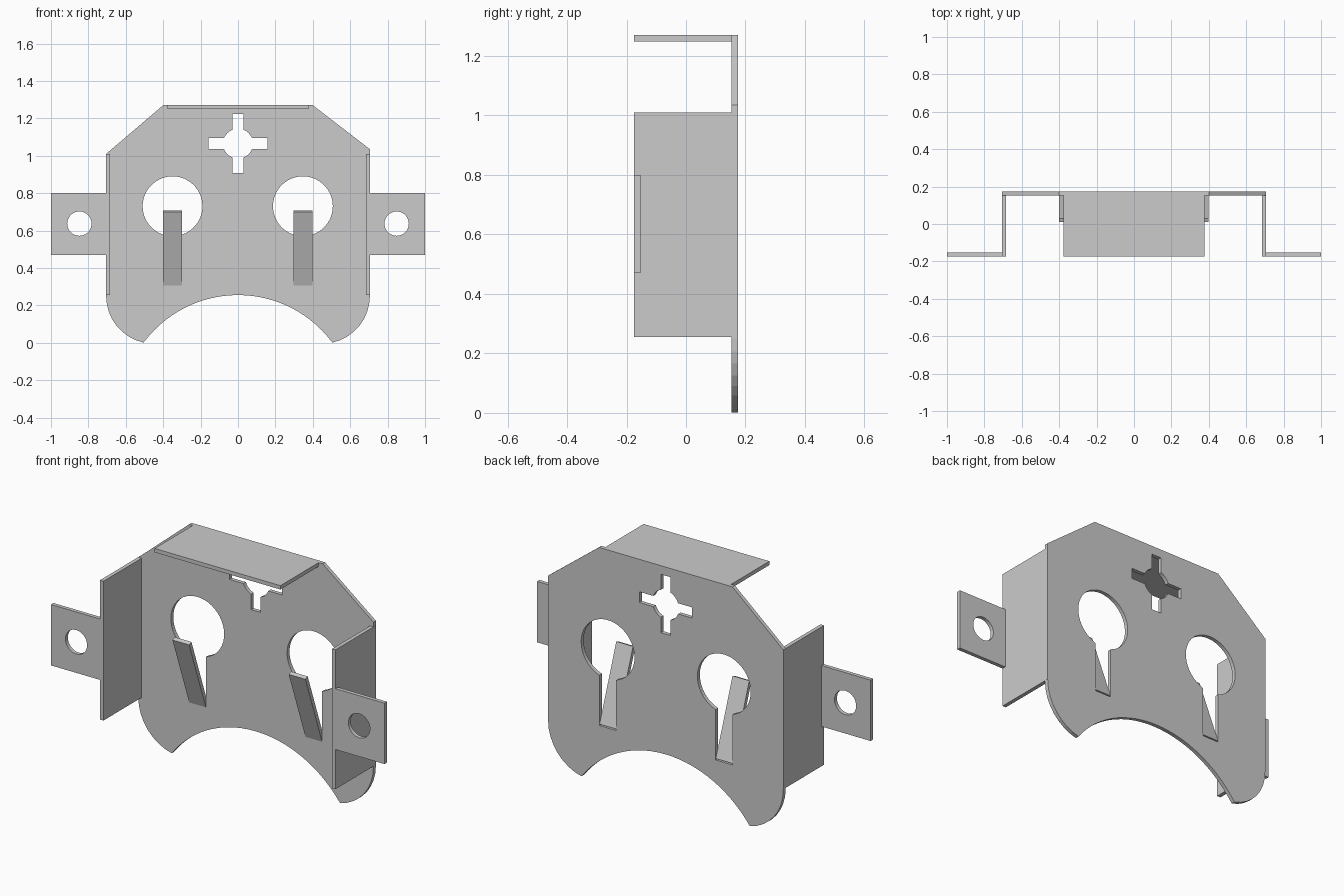
import bpy, bmesh
from math import sin, cos, asin, acos, atan2, radians, degrees, pi

if "Cube" in bpy.data.objects:
    bpy.data.objects.remove(bpy.data.objects["Cube"])

T = 0.021            # sheet thickness
FRONT, BACK = -0.174, 0.174


def arc(cx, cz, r, a0, a1, n):
    """Points on an arc, angles in degrees."""
    return [(cx + r * cos(radians(a0 + (a1 - a0) * i / n)),
             cz + r * sin(radians(a0 + (a1 - a0) * i / n))) for i in range(n + 1)]


def sheet(name, loops, y0, y1):
    """Flat xz outline (first loop) with holes (other loops), thick from y0 to y1."""
    cu = bpy.data.curves.new(name, 'CURVE')
    cu.dimensions = '2D'
    cu.fill_mode = 'BOTH'
    cu.extrude = (y1 - y0) / 2
    for loop in loops:
        sp = cu.splines.new('POLY')
        sp.points.add(len(loop) - 1)
        for p, (x, z) in zip(sp.points, loop):
            p.co = (x, z, 0, 1)
        sp.use_cyclic_u = True
    tmp = bpy.data.objects.new(name + "_curve", cu)
    bpy.context.collection.objects.link(tmp)
    dg = bpy.context.evaluated_depsgraph_get()
    me = bpy.data.meshes.new_from_object(tmp.evaluated_get(dg))
    bpy.data.objects.remove(tmp)
    bm = bmesh.new()
    bm.from_mesh(me)
    bmesh.ops.remove_doubles(bm, verts=bm.verts, dist=1e-5)
    for v in bm.verts:
        x, z, d = v.co
        v.co = (x, (y0 + y1) / 2 - d, z)
    finish(name, bm, me)


def prism(name, profile, x0, x1):
    """Closed yz profile extruded along x."""
    bm = bmesh.new()
    face = bm.faces.new([bm.verts.new((x0, y, z)) for y, z in profile])
    ext = bmesh.ops.extrude_face_region(bm, geom=[face])
    for v in ext['geom']:
        if isinstance(v, bmesh.types.BMVert):
            v.co.x = x1
    finish(name, bm, bpy.data.meshes.new(name))


def finish(name, bm, me):
    bmesh.ops.recalc_face_normals(bm, faces=bm.faces)
    for f in bm.faces:
        f.smooth = False
    bm.to_mesh(me)
    bm.free()
    bpy.context.collection.objects.link(bpy.data.objects.new(name, me))


def rect(a0, a1, b0, b1):
    return [(a0, b0), (a1, b0), (a1, b1), (a0, b1)]


def keyhole(cx):
    r, w = 0.16, 0.05
    a = degrees(asin(w / r))
    return arc(cx, 0.73, r, -90 + a, 270 - a, 40) + [(cx - w, 0.305), (cx + w, 0.305)]


def cross(cz):
    r, w, tip = 0.08, 0.029, 0.158
    a = degrees(asin(w / r))
    pts = []
    for k in range(4):
        c, s = cos(k * pi / 2), sin(k * pi / 2)
        pts += [(tip * c - q * s, cz + tip * s + q * c) for q in (-w, w)]
        pts += arc(0, cz, r, k * 90 + a, k * 90 + 90 - a, 6)
    return pts


# Main plate: chamfered top, rounded feet, arched bottom
foot = degrees(acos(0.055 / 0.255))
arch = degrees(atan2(0.3726, 0.505))
outline = [(-0.40, 1.27), (0.40, 1.27), (0.705, 1.035)]
outline += arc(0.45, 0.25, 0.255, 0, -foot, 8)
outline += arc(0, -0.3726, 0.6276, arch, 180 - arch, 28)[1:-1]
outline += arc(-0.45, 0.25, 0.255, 180 + foot, 180, 8)
outline += [(-0.705, 1.01)]
sheet("back_plate", [outline, keyhole(-0.35), keyhole(0.347), cross(1.065)],
      BACK - T, BACK)

# Top flange
prism("top_flange", rect(FRONT, BACK - T, 1.27 - T, 1.27), -0.378, 0.376)

# Side flanges, pierced ears and bent spring tabs
for side, s, cx in (("left", -1, -0.35), ("right", 1, 0.347)):
    prism(side + "_flange", rect(FRONT, BACK - 0.001, 0.255, 1.01),
          s * (0.706 - T), s * 0.706)
    sheet(side + "_ear", [rect(s * 0.70, s * 1.0, 0.47, 0.80),
                          arc(s * 0.848, 0.637, 0.065, 0, 350, 35)],
          FRONT, FRONT + T)
    prism(side + "_tab", [(0.153, 0.305), (0.01, 0.698), (0.03, 0.706), (0.173, 0.312)],
          cx - 0.05, cx + 0.05)
